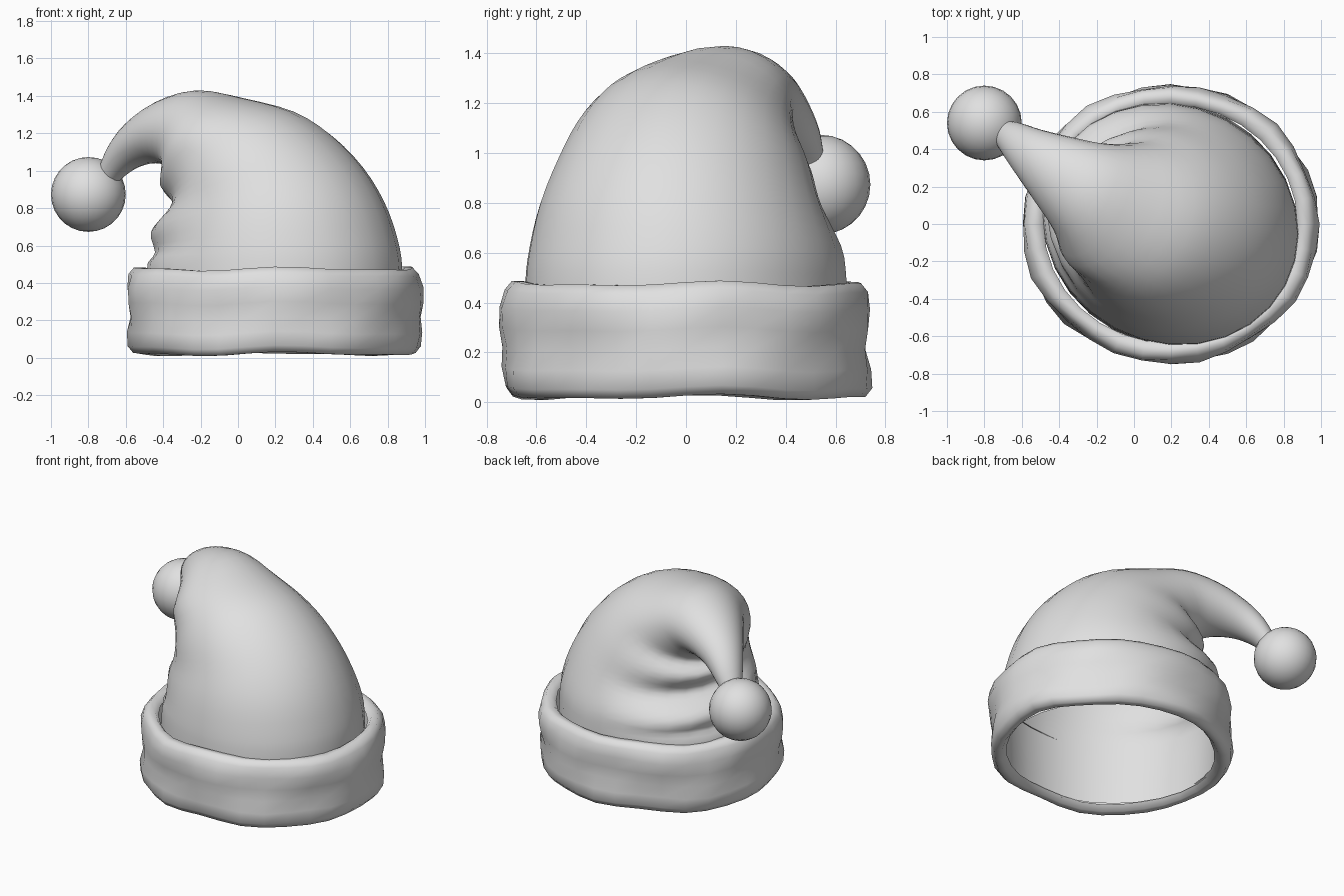
import bpy, bmesh
from math import sin, cos, pi
from mathutils import Vector

cube = bpy.data.objects.get("Cube")
if cube:
    bpy.data.objects.remove(cube)

GREY = 0.75
cloth = bpy.data.materials.new("plain grey")
cloth.use_nodes = True
cloth.diffuse_color = (GREY, GREY, GREY, 1)
cloth.node_tree.nodes["Principled BSDF"].inputs["Base Color"].default_value = (GREY, GREY, GREY, 1)

CENTRE = Vector((0.195, 0, 0))
BEND = Vector((-0.88, 0.47, 0))      # direction the hat flops towards
SIDE = Vector((0.47, 0.88, 0))
UP = Vector((0, 0, 1))
SEG = 28


def loft(name, rings, closed=False, cap=False):
    """Skin a list of equal rings of points."""
    bm = bmesh.new()
    rows = [[bm.verts.new(p) for p in ring] for ring in rings]
    pairs = list(zip(rows, rows[1:])) + ([(rows[-1], rows[0])] if closed else [])
    wrap = 0 if closed else 1        # a closed band has open-ended profiles
    for a, b in pairs:
        for i in range(len(a) - 1 + wrap):
            j = (i + 1) % len(a)
            bm.faces.new((a[i], a[j], b[j], b[i]))
    if cap:
        bm.faces.new(rows[-1])
    bmesh.ops.recalc_face_normals(bm, faces=bm.faces)
    mesh = bpy.data.meshes.new(name)
    bm.to_mesh(mesh)
    bm.free()
    obj = bpy.data.objects.new(name, mesh)
    bpy.context.collection.objects.link(obj)
    finish(obj, 60)


def finish(obj, angle):
    obj.data.materials.append(cloth)
    bpy.ops.object.select_all(action='DESELECT')
    obj.select_set(True)
    bpy.context.view_layer.objects.active = obj
    bpy.ops.object.shade_smooth_by_angle(angle=angle * pi / 180)


def spline(a, b, c, d, t):
    return 0.5 * (2 * b + (c - a) * t + (2 * a - 5 * b + 4 * c - d) * t * t
                  + (3 * b - a - 3 * c + d) * t ** 3)


# Hat body: outer reach, outer height, inner reach, inner height, half width, side shift
sections = [
    (-.69, .05, .69, .05, .645, 0), (-.70, .45, .70, .45, .635, 0),
    (-.67, .64, .67, .56, .62, 0), (-.60, .84, .63, .66, .58, -.01),
    (-.48, 1.03, .59, .74, .53, -.02), (-.31, 1.20, .57, .82, .48, -.04),
    (-.11, 1.32, .56, .90, .42, -.06), (.17, 1.39, .56, .97, .36, -.08),
    (.44, 1.43, .60, 1.02, .27, -.06), (.68, 1.37, .70, 1.04, .20, -.04),
    (.87, 1.26, .82, 1.02, .14, -.02), (.99, 1.14, .92, .97, .10, 0),
    (1.06, 1.02, .98, .92, .07, .01),
]
STEPS = 3
rings = []
last = len(sections) - 1
for k in range(last * STEPS + 1):
    n = min(k // STEPS, last - 1)
    t = k / STEPS - n
    picks = [sections[max(0, min(last, n + o))] for o in (-1, 0, 1, 2)]
    so, zo, si, zi, w, q = (spline(*vals, t) for vals in zip(*picks))
    outer, inner = BEND * so + UP * zo, BEND * si + UP * zi
    mid, half = (outer + inner) / 2, (outer - inner) / 2
    # cloth folds gather on the inside of the bend
    pos = n + t
    fade = max(0, min(1, (pos - 1.3) * 1.2, (7.5 - pos) * 0.7))
    ring = []
    for i in range(SEG):
        a = 2 * pi * i / SEG
        gather = max(0, -cos(a)) ** 1.3 * fade
        fold = 0.05 * gather * sin(pos * 2 - 4 + sin(a) * 1.5)
        ring.append(CENTRE + mid + half * cos(a) + SIDE * (w * sin(a) + q) + BEND * fold)
    rings.append(ring)
loft("hat_body", rings, cap=True)

# Rolled brim: lumpy band wrapped round the opening, its ends tucked against the cloth
profile = [(.668, .055), (.70, .02), (.745, .02), (.772, .055), (.778, .13), (.764, .21),
           (.775, .29), (.780, .37), (.765, .44), (.735, .475), (.69, .475), (.668, .45)]
BRIM_SEG = 32
rings = []
for i in range(BRIM_SEG):
    a = 2 * pi * i / BRIM_SEG
    ring = []
    for r, z in profile:
        outside = max(0, (r - .668) / .112)
        r += outside * (0.009 * sin(5 * a + 9 * z) + 0.008 * sin(9 * a - 14 * z))
        z += 0.008 * sin(4 * a + 1) + 0.005 * sin(7 * a)
        ring.append(CENTRE + Vector((r * 1.015 * cos(a), r * .953 * sin(a), z)))
    rings.append(ring)
loft("brim", rings, closed=True)

# Pompom at the tip
bpy.ops.mesh.primitive_uv_sphere_add(segments=24, ring_count=14, radius=.2, location=(-.8, .54, .873))
pompom = bpy.context.object
pompom.name = "pompom"
finish(pompom, 60)
